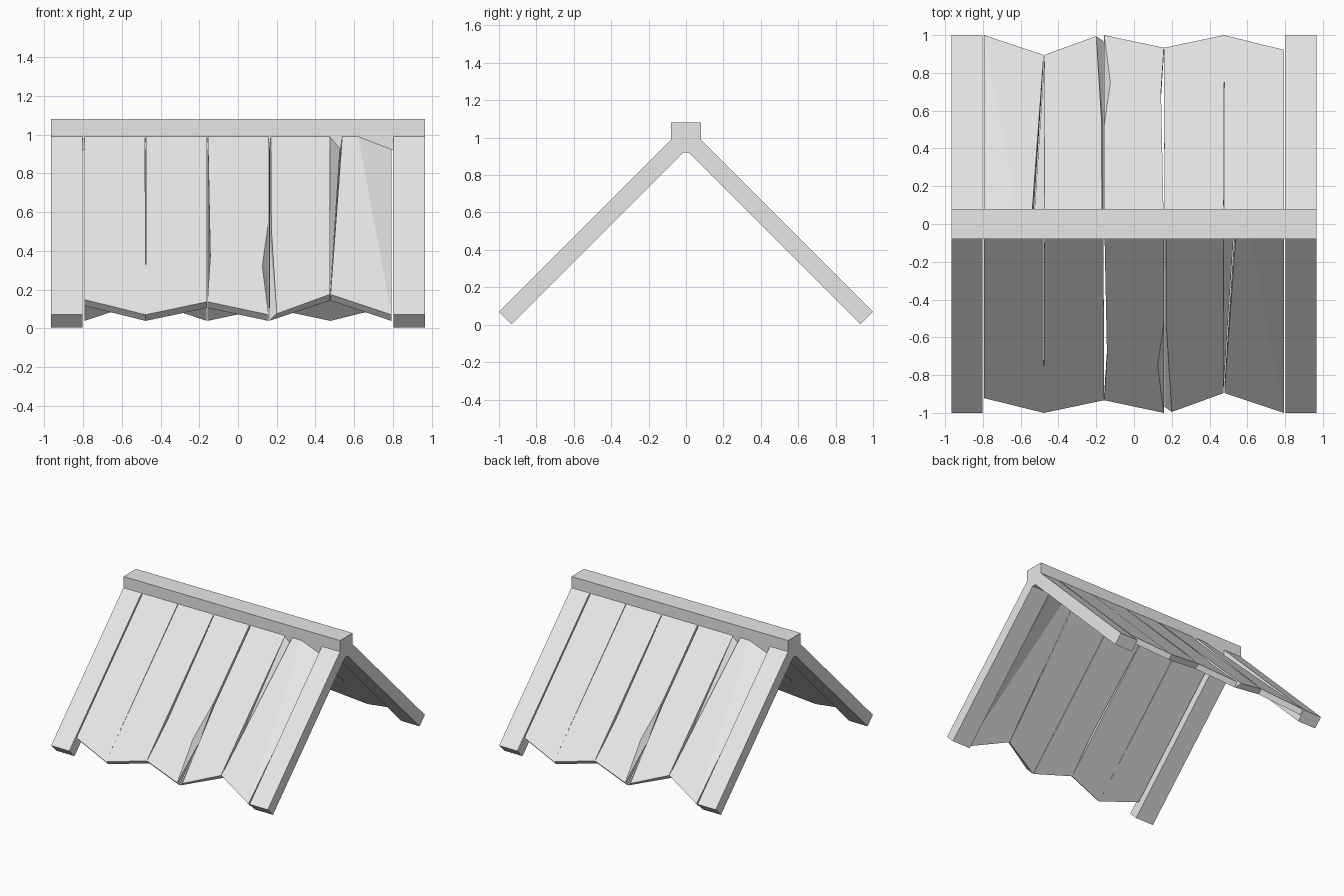
import bpy
import bmesh
from math import pi, sqrt
from mathutils import Matrix

cube = bpy.data.objects.get("Cube")
if cube:
    bpy.data.objects.remove(cube, do_unlink=True)

grey = bpy.data.materials.new("weathered_grey")
grey.use_nodes = True
grey.diffuse_color = (0.8, 0.8, 0.8, 1)
grey.node_tree.nodes["Principled BSDF"].inputs["Base Color"].default_value = (0.8, 0.8, 0.8, 1)

RISE = 1.07       # on the outer slope: distance from ridge + height
BOARD = 0.045     # board thickness
RAFTER = 0.095    # rafter thickness
TOP = 0.06        # boards start inside the ridge beam
TURN = Matrix.Rotation(pi, 4, "Z")


def slope(x, out, depth):
    """Point on the front slope, sunk by depth along the normal."""
    d = depth / sqrt(2)
    return (x, -(out - d), RISE - out - d)


def loft(name, outer, inner):
    """Solid between two matching outlines."""
    bm = bmesh.new()
    a = [bm.verts.new(p) for p in outer]
    b = [bm.verts.new(p) for p in inner]
    n = len(a)
    bm.faces.new(a)
    bm.faces.new(b[::-1])
    for i in range(n):
        j = (i + 1) % n
        bm.faces.new((a[i], b[i], b[j], a[j]))
    bmesh.ops.triangulate(bm, faces=bm.faces[:])
    bmesh.ops.recalc_face_normals(bm, faces=bm.faces[:])
    mesh = bpy.data.meshes.new(name)
    bm.to_mesh(mesh)
    bm.free()
    mesh.materials.append(grey)
    obj = bpy.data.objects.new(name, mesh)
    bpy.context.collection.objects.link(obj)
    return obj


def both_slopes(name, outer, inner):
    """Front part plus its copy turned half round for the back slope."""
    loft("front_" + name, outer, inner)
    loft("back_" + name, outer, inner).matrix_world = TURN


def board(name, outline, inner_outline=None, sag=None):
    """Roof board from (x, distance) outlines; sag sinks chosen corners."""
    sag = sag or {}
    inner_outline = inner_outline or outline
    both_slopes(name,
                [slope(x, o, sag.get(i, 0)) for i, (x, o) in enumerate(outline)],
                [slope(x, o, BOARD + sag.get(i, 0)) for i, (x, o) in enumerate(inner_outline)])


# Ridge beam
ends = [[(x, y, z) for y, z in ((-0.08, 0.92), (0.08, 0.92), (0.08, 1.08), (-0.08, 1.08))]
        for x in (-0.965, 0.965)]
loft("ridge_beam", *ends)

# End rafters
for side, x0, x1 in (("right", -0.965, -0.803), ("left", 0.803, 0.965)):
    profile = ((0.08, 0), (1, 0), (1, RAFTER), (0.08, RAFTER))
    both_slopes(side + "_rafter", *[[slope(x, o, d) for o, d in profile] for x in (x0, x1)])

# Boards with uneven lower ends, running from the model's right to its left
board("board_1", [(-0.793, TOP), (-0.793, 0.922), (-0.477, 1), (-0.48, TOP)])
board("board_2", [(-0.475, TOP), (-0.477, 1), (-0.159, 0.933), (-0.161, TOP)])

# Middle board, worn on one edge and chipped on the other
middle = [(-0.156, TOP), (-0.143, 0.7), (-0.158, 0.933), (0.158, 1), (0.125, 0.75), (0.158, 0.52), (0.158, TOP)]
middle_in = middle[:4] + [(0.158, 0.75)] + middle[5:]
board("board_3", middle, middle_in)

# Board with bevelled edges
board("board_4",
      [(0.17, TOP), (0.172, 0.55), (0.2, 0.995), (0.475, 0.895), (0.475, TOP)],
      [(0.162, TOP), (0.162, 0.55), (0.162, 1), (0.475, 0.895), (0.53, TOP)])

# Last board, its upper corner sagging below the beam
board("board_5",
      [(0.54, TOP), (0.478, 0.895), (0.793, 1), (0.793, TOP), (0.617, TOP)],
      [(0.533, TOP), (0.478, 0.895), (0.793, 1), (0.793, TOP), (0.617, TOP)],
      {3: 0.05})
